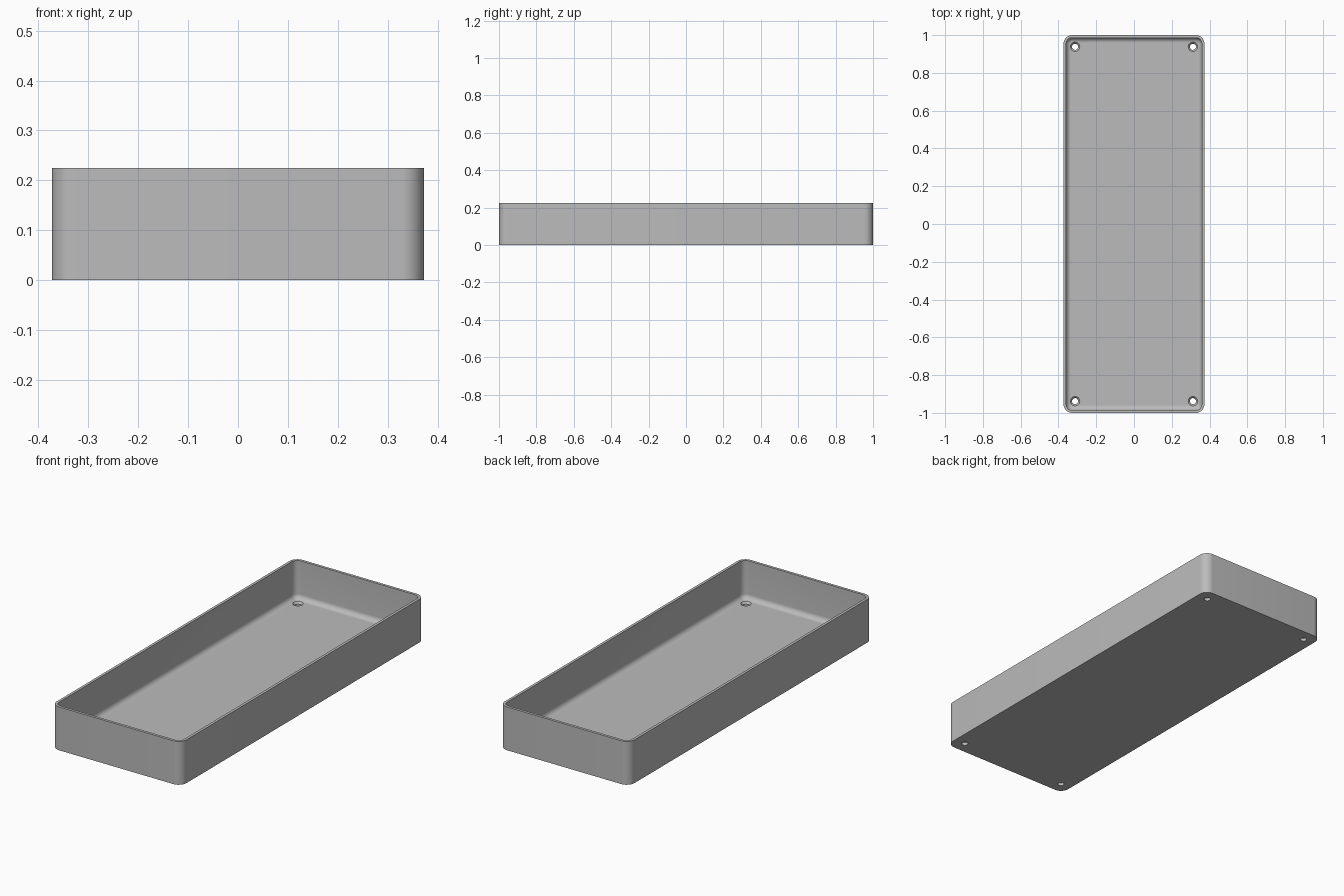
import bpy, bmesh
from math import sin, cos, pi, radians

default = bpy.data.objects.get("Cube")
if default:
    bpy.data.objects.remove(default)

HALF_X, HALF_Y, HEIGHT = 0.373, 1.0, 0.225
CORNER, WALL, FLOOR, FILLET = 0.045, 0.014, 0.026, 0.026
STEPS = 10

grey = bpy.data.materials.new("light grey")
grey.use_nodes = True
colour = (0.5, 0.5, 0.5, 1)
grey.diffuse_color = colour
grey.node_tree.nodes["Principled BSDF"].inputs["Base Color"].default_value = colour


def make_object(name, bm):
    bmesh.ops.recalc_face_normals(bm, faces=bm.faces)
    mesh = bpy.data.meshes.new(name)
    bm.to_mesh(mesh)
    bm.free()
    mesh.materials.append(grey)
    obj = bpy.data.objects.new(name, mesh)
    bpy.context.collection.objects.link(obj)
    return obj


def loft(bm, loops):
    """Bridge equal-length loops of points and cap both ends."""
    rings = [[bm.verts.new(p) for p in loop] for loop in loops]
    for a, b in zip(rings, rings[1:]):
        for i in range(len(a)):
            j = (i + 1) % len(a)
            bm.faces.new((a[i], a[j], b[j], b[i]))
    bm.faces.new(rings[0])
    bm.faces.new(rings[-1])


def rounded_rectangle(inset, z):
    r = CORNER - inset
    points = []
    for k, (sx, sy) in enumerate(((1, 1), (-1, 1), (-1, -1), (1, -1))):
        for i in range(STEPS + 1):
            a = (k + i / STEPS) * pi / 2
            points.append((sx * (HALF_X - CORNER) + r * cos(a),
                           sy * (HALF_Y - CORNER) + r * sin(a), z))
    return points


def circle(x, y, r, z, n=32):
    return [(x + r * cos(2 * pi * i / n), y + r * sin(2 * pi * i / n), z)
            for i in range(n)]


# Tray: outer wall, rim, inner wall and filleted floor
profile = [(0, 0), (0, HEIGHT), (WALL, HEIGHT)]
for i in range(9):
    a = i / 8 * pi / 2
    profile.append((WALL + FILLET * (1 - cos(a)),
                    FLOOR + FILLET * (1 - sin(a))))
bm = bmesh.new()
loft(bm, [rounded_rectangle(inset, z) for inset, z in profile])
tray = make_object("tray", bm)

# Countersunk screw holes in the four corners
bm = bmesh.new()
for sx in (-1, 1):
    for sy in (-1, 1):
        x, y = sx * 0.312, sy * 0.938
        loft(bm, [circle(x, y, r, z) for r, z in
                  ((0.016, -0.02), (0.016, 0.016), (0.025, FLOOR), (0.025, 0.06))])
cutter = make_object("screw_hole_cutter", bm)
cutter.hide_render = True

holes = tray.modifiers.new("screw holes", "BOOLEAN")
holes.operation = "DIFFERENCE"
holes.solver = "EXACT"
holes.object = cutter

bpy.ops.object.select_all(action="DESELECT")
tray.select_set(True)
bpy.context.view_layer.objects.active = tray
bpy.ops.object.modifier_apply(modifier=holes.name)
bpy.data.objects.remove(cutter)
bpy.ops.object.shade_smooth_by_angle(angle=radians(30))
